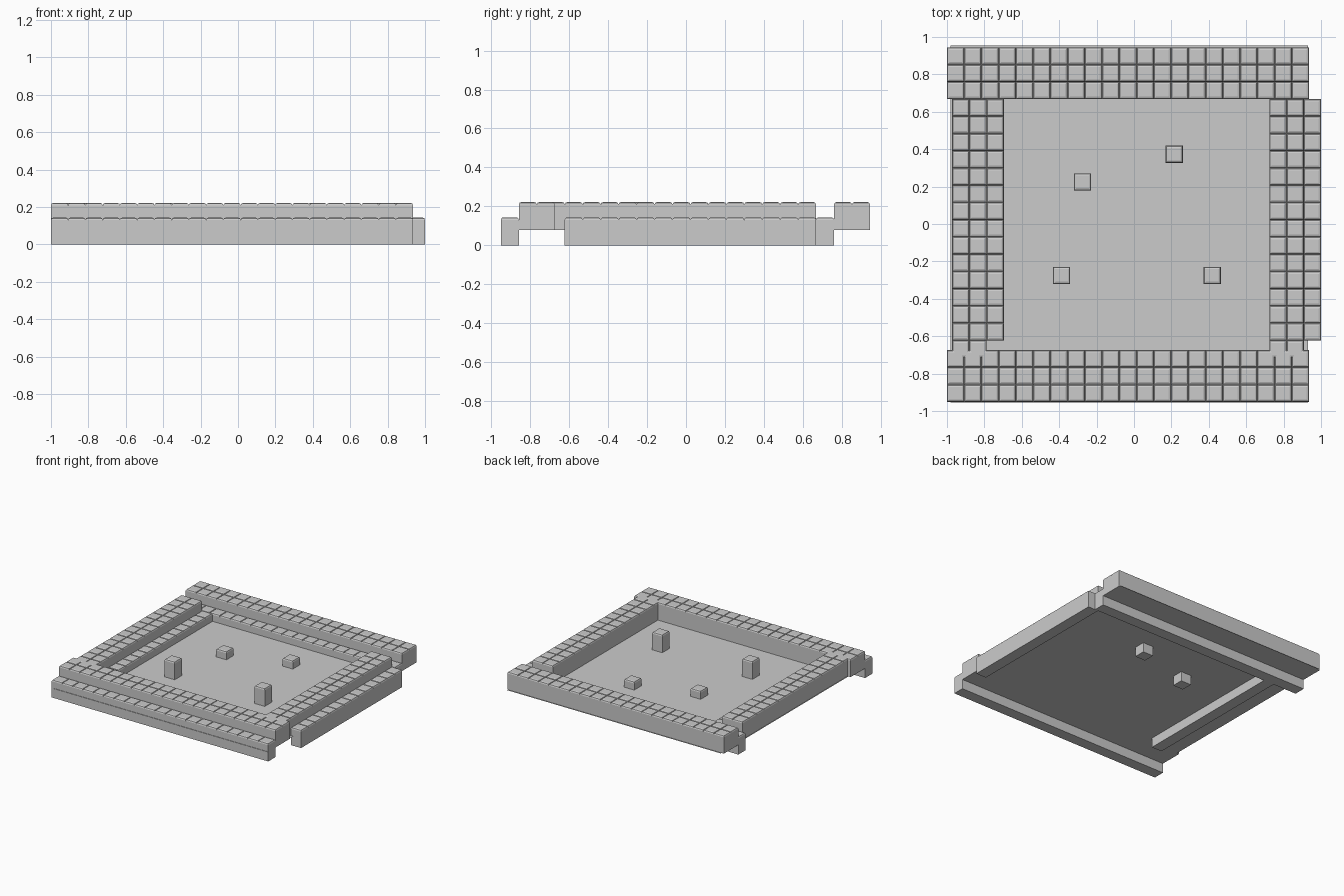
import bpy, bmesh
from mathutils import Matrix

if "Cube" in bpy.data.objects:
    bpy.data.objects.remove(bpy.data.objects["Cube"])

S = 0.0922          # block width
H = 0.144           # block height
UP = 0.078          # raised base level, same as the floor


def finish(name, bm):
    mesh = bpy.data.meshes.new(name)
    bm.to_mesh(mesh)
    bm.free()
    obj = bpy.data.objects.new(name, mesh)
    bpy.context.collection.objects.link(obj)
    return obj


def blocks(name, x, y, nx, ny, z=0.0):
    """Grid of blocks with softened tops; x, y is the low corner."""
    bm = bmesh.new()
    for i in range(nx):
        for j in range(ny):
            m = Matrix.Translation((x + (i + .5) * S, y + (j + .5) * S, z + H / 2)) \
                @ Matrix.Diagonal((S, S, H, 1))
            bmesh.ops.create_cube(bm, size=1, matrix=m)
    top = [e for e in bm.edges if all(v.co.z > z + H * .9 for v in e.verts)]
    bmesh.ops.bevel(bm, geom=top, offset=0.013, offset_type='OFFSET',
                    segments=2, profile=0.5, affect='EDGES')
    return finish(name, bm)


# Thin floor sheet
bm = bmesh.new()
bmesh.ops.create_grid(bm, x_segments=1, y_segments=1, size=0.955,
                      matrix=Matrix.Translation((-0.025, 0, UP)))
finish("floor", bm)

# Front and back walls: one low row, two raised rows
for side, y, in (("front", -0.951), ("back", 0.668)):
    blocks(side + "_wall_low", -1.0, y, 21, 1)
    blocks(side + "_wall_raised", -1.0, y + S, 21, 2, UP)

# Side walls: two raised columns running into the front wall, one low column
Y_END = 0.668
for side, x in (("left", -0.972), ("right", 0.7234)):
    blocks(side + "_wall_raised", x, Y_END - 15 * S, 2, 15, UP)
    blocks(side + "_wall_low", x + 2 * S, Y_END - 14 * S, 1, 14)

# Loose pillars in the courtyard, two low and two raised
for i, (x, y, z) in enumerate([(-0.275, 0.225, 0), (0.215, 0.373, 0),
                               (-0.387, -0.275, UP), (0.418, -0.275, UP)]):
    blocks(f"pillar_{i + 1}", x - S / 2, y - S / 2, 1, 1, z)
